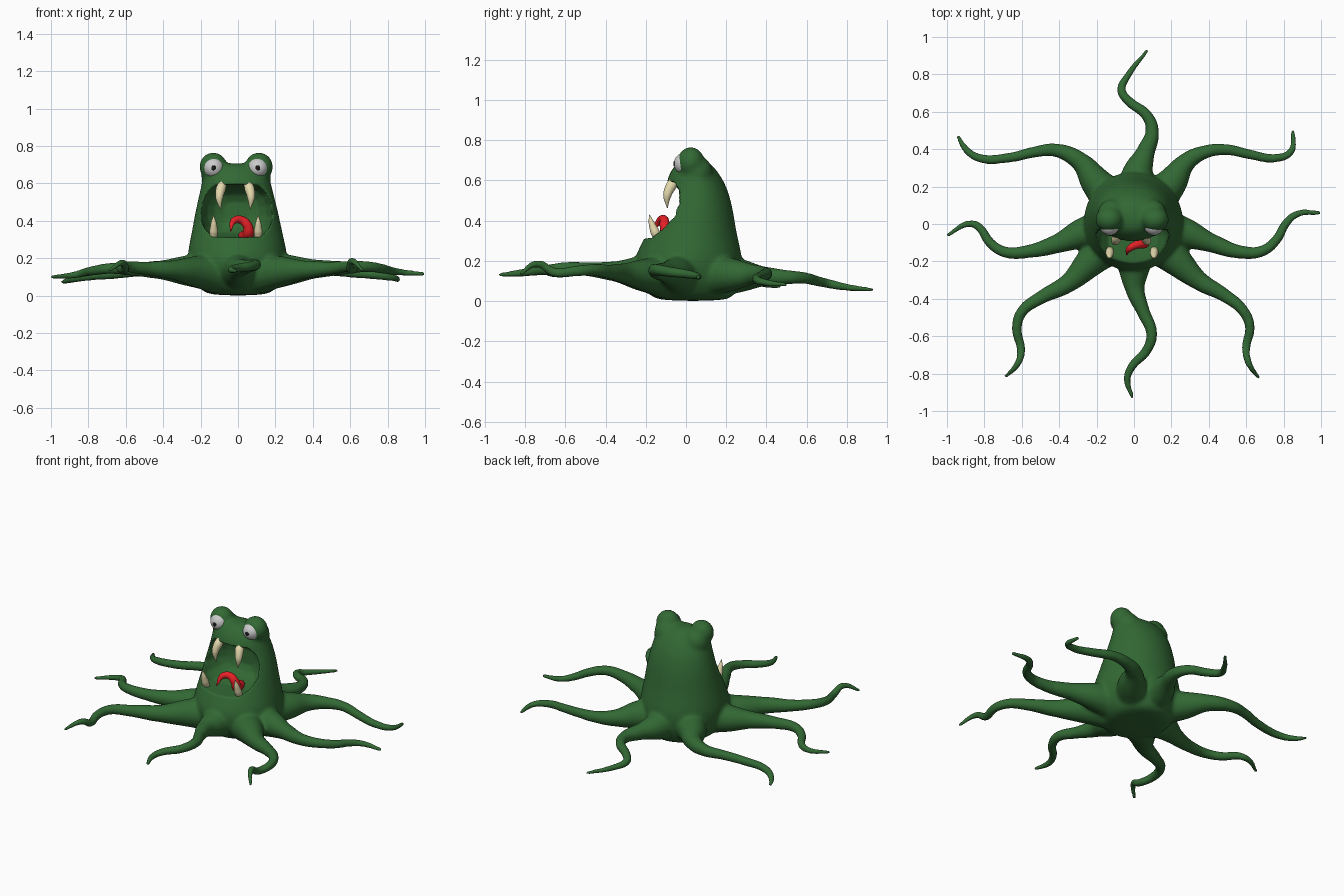
import bpy, bmesh, math

if "Cube" in bpy.data.objects:
    bpy.data.objects.remove(bpy.data.objects["Cube"])


def mat(name, rgb):
    m = bpy.data.materials.new(name)
    m.diffuse_color = (*rgb, 1)
    m.use_nodes = True
    m.node_tree.nodes["Principled BSDF"].inputs["Base Color"].default_value = m.diffuse_color
    return m


GREEN = mat("green_skin", (0.032, 0.14, 0.034))
CREAM = mat("cream_tooth", (0.78, 0.7, 0.42))
RED = mat("red_tongue", (0.8, 0.015, 0.02))
BLACK = mat("black_pupil", (0.01, 0.01, 0.01))


def to_mesh(ob):
    bpy.ops.object.select_all(action='DESELECT')
    ob.select_set(True)
    bpy.context.view_layer.objects.active = ob
    bpy.ops.object.convert(target='MESH')
    return bpy.context.object


def finish(ob, material):
    ob.data.materials.clear()
    if material:
        ob.data.materials.append(material)
    ob.data.shade_smooth()
    return ob


def loft(name, rings):
    """Closed skin over equal-length rings of points."""
    bm = bmesh.new()
    loops = [[bm.verts.new(p) for p in r] for r in rings]
    n = len(loops[0])
    for a, b in zip(loops, loops[1:]):
        for i in range(n):
            bm.faces.new((a[i], a[(i + 1) % n], b[(i + 1) % n], b[i]))
    bm.faces.new(loops[0])
    bm.faces.new(loops[-1])
    bmesh.ops.recalc_face_normals(bm, faces=bm.faces)
    me = bpy.data.meshes.new(name)
    bm.to_mesh(me)
    ob = bpy.data.objects.new(name, me)
    bpy.context.collection.objects.link(ob)
    return ob


def tube(name, pts, radii):
    """Tapered round tube through the points."""
    cu = bpy.data.curves.new(name, 'CURVE')
    cu.dimensions = '3D'
    cu.bevel_depth, cu.bevel_resolution, cu.resolution_u = 1, 5, 8
    cu.use_fill_caps = True
    sp = cu.splines.new('BEZIER')
    sp.bezier_points.add(len(pts) - 1)
    for bp, p, r in zip(sp.bezier_points, pts, radii):
        bp.co, bp.radius = p, r
        bp.handle_left_type = bp.handle_right_type = 'AUTO'
    ob = bpy.data.objects.new(name, cu)
    bpy.context.collection.objects.link(ob)
    return to_mesh(ob)


def ball(name, loc, scale):
    bpy.ops.mesh.primitive_uv_sphere_add(segments=32, ring_count=20, location=loc)
    ob = bpy.context.object
    ob.name = name
    ob.scale = scale
    bpy.ops.object.transform_apply(location=True, rotation=True, scale=True)
    return ob


# Body: oval rings (height, half width, front y, back y), leaning slightly to one side
PROFILE = [(0, .15, -.14, .21), (.03, .20, -.18, .24), (.1, .25, -.24, .27),
           (.2, .272, -.265, .285), (.28, .256, -.225, .266), (.36, .239, -.186, .248),
           (.46, .22, -.142, .234), (.56, .195, -.102, .207), (.62, .182, -.09, .174),
           (.67, .16, -.062, .138), (.71, .1, -.02, .085)]
rings = []
for z, rx, y0, y1 in PROFILE:
    rings.append([(rx * math.cos(t) - .015 * z, (y0 + y1) / 2 + (y1 - y0) / 2 * math.sin(t), z)
                  for t in (math.tau * i / 32 for i in range(32))])
body = loft("body", rings)
parts = [body]

# Eye sockets, flowing into the back of the head
for s in (-1, 1):
    parts.append(ball("socket", (s * .122 - .01, .024, .689), (.075, .068, .077)))
    parts.append(ball("socket_back", (s * .108 - .01, .05, .64), (.078, .082, .085)))

# Tentacles: plan path, heights at base, middle and tip, lift of the curl before the tip
RADII = [.11, .086, .052, .037, .031, .028, .025, .021, .013]


def tentacle(path, z0, zm, z1, lift=0):
    path = [(path[0][0] * .55, path[0][1] * .55)] + path
    n = len(path) - 1
    pts = []
    for i, (x, y) in enumerate(path):
        t = 2 * i / n
        z = z0 + (zm - z0) * t if t < 1 else zm + (z1 - zm) * (t - 1)
        pts.append((x, y, z + (lift if i == n - 1 else 0)))
    parts.append(tube("tentacle", pts, RADII))


tentacle([(.02, .27), (.06, .38), (.098, .5), (.065, .585), (-.02, .65),
          (-.068, .715), (-.035, .79), (.077, .935)], .13, .115, .055)
tentacle([(0, -.24), (.005, -.35), (.05, -.47), (.095, -.59), (.065, -.68),
          (-.01, -.76), (-.037, -.83), (-.004, -.935)], .13, .165, .13)
tentacle([(.22, -.19), (.35, -.305), (.49, -.385), (.585, -.465), (.62, -.55),
          (.6, -.655), (.61, -.735), (.67, -.828)], .12, .155, .13, .05)
tentacle([(-.22, -.19), (-.35, -.315), (-.5, -.395), (-.6, -.47), (-.627, -.56),
          (-.604, -.67), (-.618, -.74), (-.692, -.822)], .12, .155, .13, .04)
tentacle([(.26, -.045), (.41, -.1), (.57, -.15), (.685, -.145), (.765, -.08),
          (.81, 0), (.87, .053), (1.005, .06)], .13, .155, .115)
tentacle([(-.26, -.045), (-.41, -.105), (-.555, -.145), (-.69, -.15), (-.77, -.1),
          (-.825, -.02), (-.87, .003), (-1.005, -.065)], .13, .145, .1)
tentacle([(.2, .22), (.28, .33), (.38, .385), (.49, .398), (.62, .372),
          (.755, .352), (.838, .385), (.85, .51)], .13, .135, .08)
tentacle([(-.2, .22), (-.29, .335), (-.42, .395), (-.53, .385), (-.665, .355),
          (-.825, .352), (-.895, .395), (-.945, .475)], .13, .13, .07)

# Mouth cutter: rounded opening that closes like a bowl
HALF = [(.13, .315), (.172, .36), (.193, .42), (.19, .49), (.168, .55), (.12, .59)]
outline = HALF + [(0, .595)] + [(-x, z) for x, z in reversed(HALF)] + [(0, .31)]
SLICES = ((-.4, 1), (-.06, 1), (-.02, .94), (.03, .82), (.065, .62), (.085, .35))
cutter = loft("mouth_cutter", [[(x * s - .007, y, .45 + (z - .45) * s) for x, z in outline]
                               for y, s in SLICES])
cutter.hide_render = True

# Fuse everything into one smooth skin, then open the mouth
sub = body.modifiers.new("round", 'SUBSURF')
sub.levels = 2
to_mesh(body)
bpy.ops.object.select_all(action='DESELECT')
for p in parts:
    p.select_set(True)
bpy.context.view_layer.objects.active = body
bpy.ops.object.join()


def remesh(size, loops):
    r = body.modifiers.new("fuse", 'REMESH')
    r.mode, r.voxel_size = 'VOXEL', size
    s = body.modifiers.new("soften", 'SMOOTH')
    s.factor, s.iterations = .5, loops


remesh(.008, 18)
cut = body.modifiers.new("mouth", 'BOOLEAN')
cut.operation, cut.object, cut.solver = 'DIFFERENCE', cutter, 'EXACT'
remesh(.007, 5)
to_mesh(body)
bpy.data.objects.remove(cutter)
for v in body.data.vertices:
    v.co.z = max(v.co.z, 0)
finish(body, GREEN)

# Eyes and pupils
for s, side in ((-1, "left"), (1, "right")):
    x = s * .118 - .012
    finish(ball("eye_" + side, (x, -.006, .683), (.054, .054, .054)), None)
    finish(ball("pupil_" + side, (x, -.058, .683), (.013, .005, .013)), BLACK)

# Fangs
FANG = [.022, .027, .021, .002]
for side, x, d in (("left", -.08, -1), ("right", .05, 1)):
    finish(tube("upper_fang_" + side,
                [(x, -.05, .605), (x + d * .012, -.075, .57), (x + d * .02, -.093, .525),
                 (x + d * .014, -.093, .462)], FANG), CREAM)
for side, x in (("left", -.13), ("right", .108)):
    finish(tube("lower_fang_" + side,
                [(x, -.14, .31), (x, -.155, .345), (x, -.17, .385), (x, -.183, .43)],
                [.02, .023, .016, .002]), CREAM)

# Curled tongue
finish(tube("tongue",
            [(.03, -.02, .315), (.055, -.09, .335), (.05, -.105, .375), (.015, -.11, .405),
             (-.022, -.13, .4), (-.04, -.165, .345)],
            [.03, .03, .026, .022, .018, .003]), RED)
